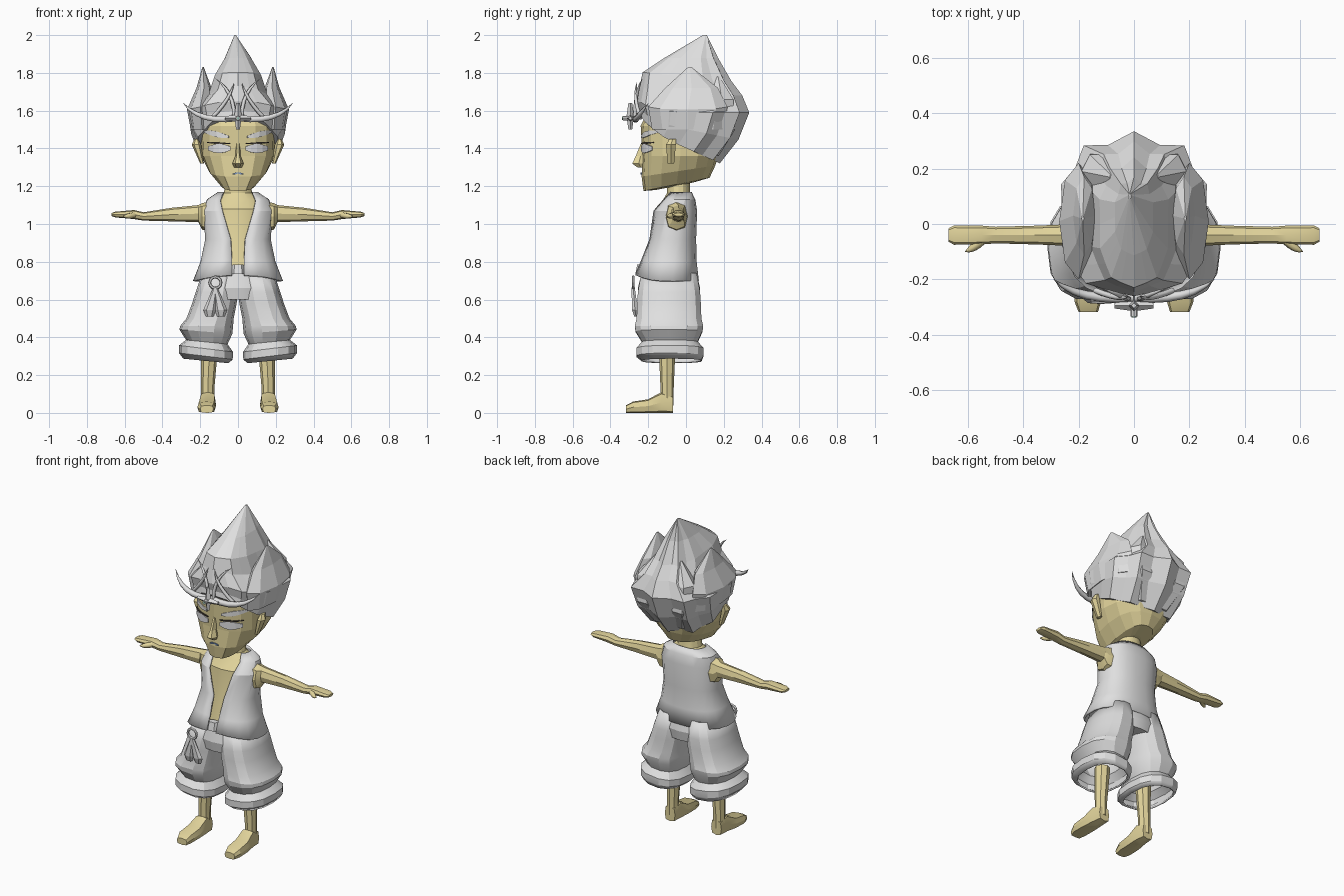
import bpy, bmesh
from math import sin, cos, pi, tau
from mathutils import Vector

old = bpy.data.objects.get("Cube")
if old:
    bpy.data.objects.remove(old)


def material(name, red, green, blue):
    mat = bpy.data.materials.new(name)
    mat.use_nodes = True
    mat.diffuse_color = (red, green, blue, 1)
    shader = mat.node_tree.nodes["Principled BSDF"]
    shader.inputs["Base Color"].default_value = mat.diffuse_color
    return mat


SKIN = material("skin", red=.76, green=.66, blue=.33)
GREY = material("pale grey", red=.74, green=.74, blue=.74)
EYE = material("eye white", red=.74, green=.74, blue=.76)
DARK = material("dark lid", red=.06, green=.05, blue=.04)
MOUTH = material("mouth blue", red=.2, green=.3, blue=.5)
GEM = material("gem green", red=.3, green=.5, blue=.4)

# Ways to lay the two ring axes and the loft axis into space
def along_x(u, v, w): return (w, u, v)
def along_y(u, v, w): return (u, w, v)
def along_z(u, v, w): return (u, v, w)


def finish(name, bm, mat, mirror=False, smooth=False, thick=0):
    bmesh.ops.recalc_face_normals(bm, faces=bm.faces)
    mesh = bpy.data.meshes.new(name)
    bm.to_mesh(mesh)
    bm.free()
    mesh.materials.append(mat)
    ob = bpy.data.objects.new(name, mesh)
    bpy.context.collection.objects.link(ob)
    if thick:
        ob.modifiers.new("Solidify", "SOLIDIFY").thickness = thick
    if mirror:
        ob.modifiers.new("Mirror", "MIRROR").use_mirror_merge = False
    if smooth:
        bpy.ops.object.select_all(action="DESELECT")
        ob.select_set(True)
        bpy.context.view_layer.objects.active = ob
        bpy.ops.object.shade_smooth_by_angle(angle=.4)


def ring(at, u=0, v=0, wide=.01, deep=.01, roll=0, tilt=0, lift=0, gap=0):
    """A cross-section; lift raises its front, gap opens its front."""
    return at, u, v, wide, deep, roll, tilt, lift, gap


def loft(name, mat, *rings, sides=12, place=along_z, power=1, lobe=0,
         closed=True, cap=True, **finishing):
    bm = bmesh.new()
    rows = []
    for at, u, v, wide, deep, roll, tilt, lift, gap in rings:
        row = []
        for i in range(sides):
            turn = tau * i / sides
            if not closed:
                turn = gap - pi / 2 + (tau - gap * 2) * i / (sides - 1)
            c, s = cos(turn), sin(turn)
            swell = 1 + (lobe if i % 2 else -lobe) * (.3 + .7 * max(0, s))
            du = wide * swell * abs(c) ** power * (1 if c > 0 else -1)
            dv = deep * swell * abs(s) ** power * (1 if s > 0 else -1)
            height = at + roll * du + tilt * dv + lift * max(0, -s) ** 2
            row.append(bm.verts.new(place(u + du, v + dv, height)))
        rows.append(row)
    for low, high in zip(rows, rows[1:]):
        for i in range(sides if closed else sides - 1):
            j = (i + 1) % sides
            bm.faces.new((low[i], low[j], high[j], high[i]))
    if closed and cap:
        bm.faces.new(rows[0])
        bm.faces.new(rows[-1])
    finish(name, bm, mat, **finishing)


def horn(name, mat, start, bend, end, thick, steps=6):
    """A mirrored, curved rod that tapers to its end."""
    curve = bpy.data.curves.new(name, "CURVE")
    curve.dimensions = "3D"
    curve.bevel_depth = thick
    curve.bevel_resolution = 1
    curve.use_fill_caps = True
    spline = curve.splines.new("POLY")
    spline.points.add(steps)
    start, bend, end = Vector(start), Vector(bend), Vector(end)
    for i, point in enumerate(spline.points):
        t = i / steps
        point.co = (*start.lerp(bend, t).lerp(bend.lerp(end, t), t), 1)
        point.radius = 1.05 - t ** 3
    curve.materials.append(mat)
    ob = bpy.data.objects.new(name, curve)
    bpy.context.collection.objects.link(ob)
    ob.modifiers.new("Mirror", "MIRROR").use_mirror_merge = False


def face_plate(name, mat, inner, outer, height, tall, slant=0, steps=4):
    """A thin mirrored lens shape that follows the curve of the face."""
    bm = bmesh.new()
    pairs = []
    for i in range(steps + 1):
        t = i / steps
        x = inner + (outer - inner) * t
        y = -.035 - .205 * (1 - (x / .2) ** 2.5) ** .4
        half = tall * (.4 + .6 * sin(pi * t)) / 2
        middle = height + slant * t
        pairs.append([bm.verts.new((x, y, middle + h)) for h in (-half, half)])
    for (a, b), (c, d) in zip(pairs, pairs[1:]):
        bm.faces.new((a, c, d, b))
    finish(name, bm, mat, mirror=True, thick=.006)


# Head and face
loft("head", SKIN,
     ring(at=1.2, v=-.06, wide=.05, deep=.1, tilt=.2),
     ring(at=1.21, v=-.05, wide=.09, deep=.175, tilt=.2),
     ring(at=1.28, v=-.04, wide=.155, deep=.195, tilt=.15),
     ring(at=1.36, v=-.03, wide=.195, deep=.2),
     ring(at=1.52, v=-.03, wide=.2, deep=.21),
     ring(at=1.62, v=-.02, wide=.17, deep=.17), sides=16, power=.8)
loft("nose", SKIN,
     ring(at=1.3, v=-.24, wide=.02, deep=.02),
     ring(at=1.32, v=-.25, wide=.03, deep=.04),
     ring(at=1.36, v=-.24, wide=.014, deep=.03),
     ring(at=1.43, v=-.22, wide=.01, deep=.02), sides=6)
loft("ear", SKIN,
     ring(at=1.32, u=.19, v=-.08, wide=.01, deep=.02),
     ring(at=1.42, u=.22, v=-.08, wide=.025, deep=.03),
     ring(at=1.45, u=.22, v=-.07, wide=.01, deep=.02), sides=6, mirror=True)
face_plate("eye", EYE, inner=.04, outer=.16, height=1.4, tall=.05)
face_plate("eyelid", DARK, inner=.04, outer=.165, height=1.425, tall=.01, slant=.006)
face_plate("eyebrow", GREY, inner=.05, outer=.18, height=1.46, tall=.03, slant=.03)
face_plate("mouth", MOUTH, inner=0, outer=.03, height=1.27, tall=.01, slant=-.006)

# Hair: a lobed mass rising to a peak, with pointed tufts at the sides and back
loft("hair", GREY,
     ring(at=1.42, v=-.04, wide=.215, deep=.205, tilt=-.45, lift=.06),
     ring(at=1.5, v=.01, wide=.25, deep=.25, tilt=-.2, lift=.05),
     ring(at=1.59, v=.03, wide=.265, deep=.285, lift=.06),
     ring(at=1.68, v=.02, wide=.16, deep=.26, lift=.05),
     ring(at=1.78, wide=.125, deep=.225, tilt=-.1),
     ring(at=1.88, v=.025, wide=.07, deep=.135),
     ring(at=2, u=-.015, v=.1, wide=.004), sides=20, power=.82, lobe=.07)
loft("side_tuft", GREY,
     ring(at=1.5, u=.19, v=.01, wide=.06, deep=.19),
     ring(at=1.62, u=.2, v=.01, wide=.07, deep=.21, roll=-.2),
     ring(at=1.72, u=.18, v=.03, wide=.04, deep=.14),
     ring(at=1.83, u=.185, v=.02, wide=.004), sides=8, mirror=True)
loft("back_tuft", GREY,
     ring(at=1.36, u=.07, v=.13, wide=.05, deep=.05),
     ring(at=1.5, u=.12, v=.2, wide=.07, deep=.07),
     ring(at=1.66, u=.13, v=.19, wide=.06, deep=.07),
     ring(at=1.78, u=.08, v=.17), sides=6, mirror=True)

# Circlet with upswept tips, two pairs of feelers and a central ornament
horn("circlet_band", GREY, start=(0, -.265, 1.56), bend=(.2, -.28, 1.53),
     end=(.29, -.2, 1.64), thick=.017)
horn("circlet_feeler", GREY, start=(.02, -.27, 1.57), bend=(.02, -.27, 1.7),
     end=(.12, -.23, 1.77), thick=.01)
horn("circlet_arch", GREY, start=(.14, -.24, 1.56), bend=(.04, -.28, 1.66),
     end=(.02, -.26, 1.75), thick=.01)
for part, axis, middle, reach in (("upright", along_z, -.295, .07),
                                  ("crossbar", along_x, 1.56, .07)):
    upright = axis is along_z
    start = 1.57 if upright else 0
    u, v = (0, middle) if upright else (-.295, middle)
    loft("ornament_" + part, GREY,
         ring(at=start - reach, u=u, v=v, wide=.01, deep=.01),
         ring(at=start, u=u, v=v, wide=.02, deep=.02),
         ring(at=start + reach, u=u, v=v, wide=.01, deep=.01), sides=4, place=axis)
loft("ornament_stud", GREY, ring(at=-.334, v=1.56, wide=.012, deep=.012),
     ring(at=-.29, v=1.56, wide=.014, deep=.014), sides=8, place=along_y)
loft("ornament_gem", GEM, ring(at=-.338, v=1.56, wide=.009, deep=.009),
     ring(at=-.33, v=1.56, wide=.009, deep=.009), sides=4, place=along_y)

# Torso and neck
loft("torso", SKIN,
     ring(at=.72, v=-.09, wide=.17, deep=.14),
     ring(at=.92, v=-.07, wide=.155, deep=.11),
     ring(at=1.08, v=-.06, wide=.155, deep=.105),
     ring(at=1.13, v=-.045, wide=.13, deep=.075),
     ring(at=1.165, v=-.04, wide=.075, deep=.06),
     ring(at=1.24, v=-.04, wide=.06, deep=.06), sides=16, smooth=True)

# Open vest, flared at the hem and cut to a V at the collar
loft("vest", GREY,
     ring(at=.7, v=-.1, wide=.24, deep=.17, lift=.03, gap=.1),
     ring(at=.8, v=-.09, wide=.2, deep=.148, lift=.01, gap=.12),
     ring(at=.92, v=-.07, wide=.175, deep=.125, gap=.17),
     ring(at=1.07, v=-.06, wide=.185, deep=.12, gap=.4),
     ring(at=1.13, v=-.04, wide=.165, deep=.09, gap=.55),
     ring(at=1.17, v=-.035, wide=.105, deep=.065, gap=.8),
     sides=20, power=.85, closed=False, thick=.012, smooth=True)

# Arms, with the shoulder filling the armhole, and hands
loft("arm", SKIN,
     ring(at=.15, u=-.05, v=1.04, wide=.06, deep=.08),
     ring(at=.19, u=-.05, v=1.04, wide=.055, deep=.07),
     ring(at=.21, u=-.04, v=1.055, wide=.04, deep=.045),
     ring(at=.35, u=-.04, v=1.05, wide=.034, deep=.036),
     ring(at=.5, u=-.04, v=1.04, wide=.03, deep=.022),
     ring(at=.55, u=-.04, v=1.05, wide=.034, deep=.024),
     ring(at=.65, u=-.04, v=1.05, wide=.035, deep=.015),
     ring(at=.67, u=-.04, v=1.05, wide=.024, deep=.008),
     sides=8, place=along_x, power=.8, mirror=True, smooth=True)
horn("thumb", SKIN, start=(.54, -.05, 1.05), bend=(.58, -.09, 1.04),
     end=(.61, -.1, 1.04), thick=.016)

# Baggy trousers with a gathered cuff
loft("trouser_hips", GREY,
     ring(at=.6, v=-.09, wide=.18, deep=.155),
     ring(at=.66, v=-.09, wide=.2, deep=.165),
     ring(at=.76, v=-.09, wide=.18, deep=.14), sides=16, power=.85, smooth=True)
loft("trouser_leg", GREY,
     ring(at=.74, u=.095, v=-.09, wide=.095, deep=.15),
     ring(at=.64, u=.112, v=-.09, wide=.112, deep=.168),
     ring(at=.58, u=.125, v=-.09, wide=.118, deep=.172),
     ring(at=.5, u=.148, v=-.09, wide=.125, deep=.175),
     ring(at=.46, u=.166, v=-.09, wide=.14, deep=.185),
     ring(at=.43, u=.17, v=-.09, wide=.14, deep=.18, roll=.08),
     ring(at=.375, u=.165, v=-.085, wide=.11, deep=.15, roll=.1),
     ring(at=.34, u=.17, v=-.085, wide=.143, deep=.18, roll=.12),
     ring(at=.3, u=.17, v=-.085, wide=.142, deep=.18, roll=.12),
     ring(at=.275, u=.17, v=-.075, wide=.12, deep=.16, roll=.1),
     sides=14, power=.8, cap=False, thick=.01, mirror=True, smooth=True)

# Legs and feet
loft("leg", SKIN,
     ring(at=.04, u=.16, v=-.1, wide=.035, deep=.035),
     ring(at=.13, u=.16, v=-.1, wide=.035, deep=.035),
     ring(at=.36, u=.15, v=-.1, wide=.045, deep=.045), sides=8, mirror=True, smooth=True)
loft("foot", SKIN,
     ring(at=-.07, u=.16, v=.045, wide=.035, deep=.045),
     ring(at=-.13, u=.16, v=.055, wide=.042, deep=.055),
     ring(at=-.2, u=.165, v=.036, wide=.048, deep=.036),
     ring(at=-.28, u=.167, v=.03, wide=.048, deep=.03),
     ring(at=-.318, u=.165, v=.02, wide=.035, deep=.02),
     sides=8, place=along_y, power=.55, mirror=True, smooth=True)

# Belt knot and hanging charm
loft("belt_knot", GREY, ring(at=.735, v=-.25, wide=.035, deep=.02),
     ring(at=.785, v=-.24, wide=.03, deep=.02), sides=6, power=.7)
bpy.ops.mesh.primitive_torus_add(
    location=(-.12, -.28, .69), rotation=(pi / 2, 0, 0), major_segments=12,
    minor_segments=6, major_radius=.03, minor_radius=.008)
bpy.context.object.name = "charm_ring"
bpy.context.object.data.materials.append(GREY)
for side, x in (("outer", -.15), ("inner", -.09)):
    loft(side + "_tassel", GREY, ring(at=.665, u=-.12, v=-.28),
         ring(at=.545, u=x, v=-.27, wide=.034, deep=.018),
         ring(at=.51, u=x, v=-.265, wide=.02), sides=6)
